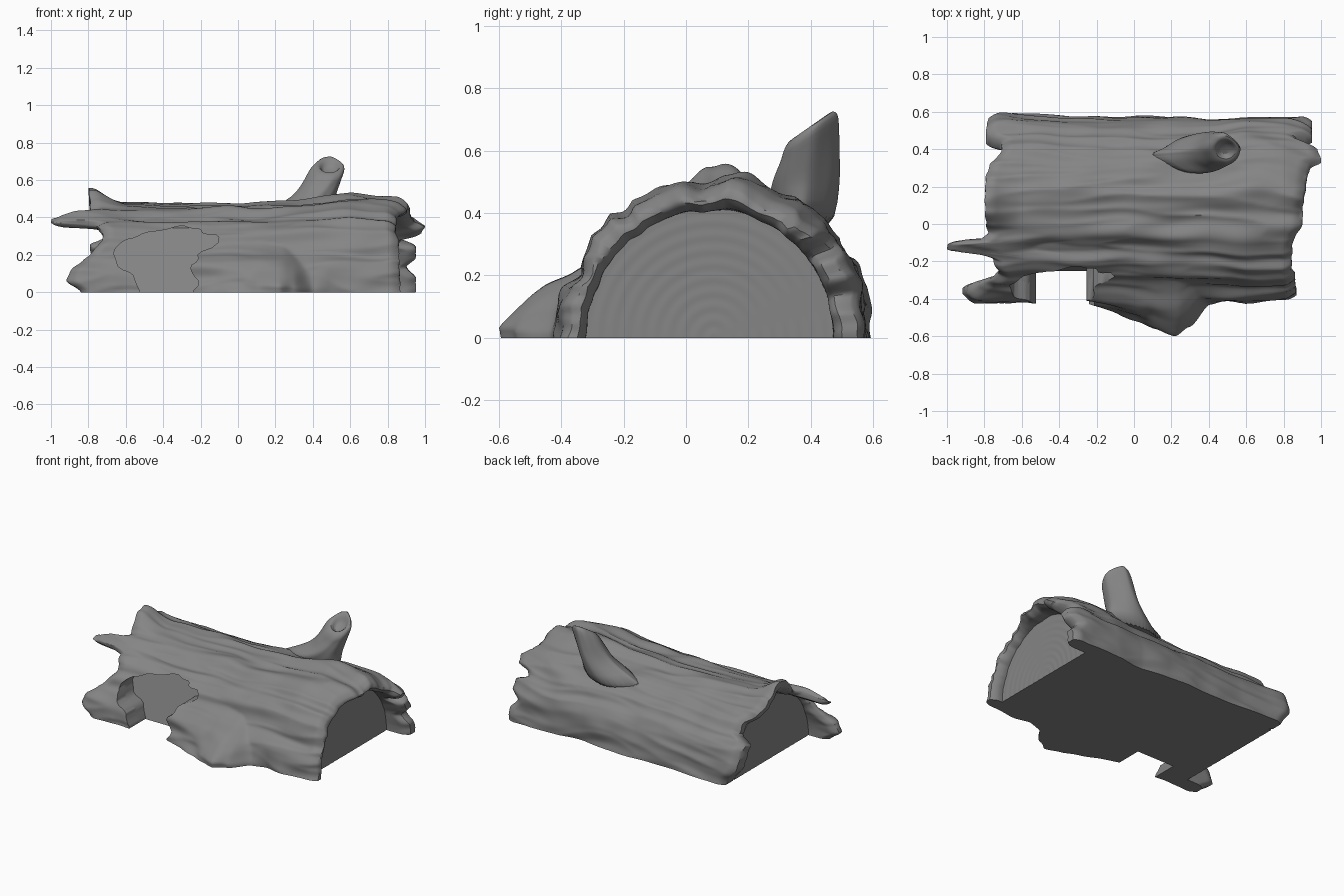
import bpy, bmesh, math
from mathutils import Vector, noise

if "Cube" in bpy.data.objects:
    bpy.data.objects.remove(bpy.data.objects["Cube"])

CY = 0.09            # log axis sits at y = CY, z = 0
INNER = 0.41         # inside radius of the bark
NX, NA = 140, 140

# angle (degrees, 0 = front ground, 180 = back ground) or x -> value
RADIUS = [(0, .48), (15, .485), (28, .465), (42, .485), (55, .47), (73, .47), (90, .48),
          (109, .485), (128, .495), (144, .49), (159, .50), (180, .485)]
LEFT = [(0, -.84), (8, -.92), (16, -.89), (22, -.83), (30, -.77), (38, -.72), (52, -.75), (56, -.83),
        (58, -.98), (59, -1), (63.5, -1), (65, -.97), (67, -.82), (72, -.78), (90, -.80), (110, -.79),
        (120, -.77), (130, -.71), (139, -.70), (146, -.79), (165, -.78), (180, -.70)]
RIGHT = [(0, .87), (30, .86), (50, .84), (65, .85), (80, .90), (110, .92), (120, .94), (126, 1.0),
         (134, .98), (139, .88), (143, .87), (147, .95), (155, .95), (162, .90), (170, .95), (180, .95)]
RISE = [(-1, -.02), (-.8, 0), (-.4, -.02), (0, -.015), (.3, 0), (.6, .035), (.8, .02), (1, -.03)]
BACK = [(-.7, .02), (-.2, 0), (.2, -.015), (.4, -.035), (.6, -.025), (.9, -.01)]
FLAP = [(-.95, .0), (-.85, .03), (-.5, .04), (-.3, .03), (-.2, .05), (.22, .2), (.30, .16),
        (.40, .03), (.5, 0), (.6, .02), (.85, .01)]
FLAP_TOP = [(-.9, .24), (.12, .27), (.24, .25), (.38, .12), (.5, .14), (.8, .2)]
HOLE = [(-.52, -.1), (-.52, 0), (-.55, .06), (-.56, .10), (-.64, .13), (-.65, .17), (-.67, .22), (-.61, .28),
        (-.55, .29), (-.50, .32), (-.40, .33), (-.30, .36), (-.25, .34), (-.20, .34), (-.19, .31), (-.10, .31),
        (-.11, .25), (-.22, .21), (-.21, .17), (-.26, .14), (-.24, .09), (-.20, .05), (-.25, 0), (-.25, -.1)]

grey = bpy.data.materials.new("bark_grey")
grey.diffuse_color = (.235, .235, .235, 1)
grey.use_nodes = True
grey.node_tree.nodes["Principled BSDF"].inputs["Base Color"].default_value = grey.diffuse_color


def table(tab, v):
    """Eased lookup between listed points."""
    if v <= tab[0][0]:
        return tab[0][1]
    for (a, p), (b, q) in zip(tab, tab[1:]):
        if v <= b:
            t = (v - a) / (b - a)
            t = .5 * t + .5 * t * t * (3 - 2 * t)
            return p + (q - p) * t
    return tab[-1][1]


def clamp(v):
    return max(0.0, min(1.0, v))


def finish(bm, name, angle=50):
    bmesh.ops.recalc_face_normals(bm, faces=bm.faces)
    me = bpy.data.meshes.new(name)
    bm.to_mesh(me)
    bm.free()
    me.materials.append(grey)
    ob = bpy.data.objects.new(name, me)
    bpy.context.collection.objects.link(ob)
    shade(ob, angle)
    return ob


def shade(ob, angle):
    bpy.ops.object.select_all(action='DESELECT')
    ob.select_set(True)
    bpy.context.view_layer.objects.active = ob
    bpy.ops.object.shade_smooth_by_angle(angle=math.radians(angle))


def grain(x, arc):
    """Long wavy bark ridges running along the log."""
    w = arc + .05 * noise.noise(Vector((x * 2.4, arc * 2, 5)))
    broad = noise.noise(Vector((x * 1.2, w * 9, 0)))
    ridge = 1 - 2.2 * abs(noise.noise(Vector((x * 1.4, w * 12, 3))))
    lump = noise.noise(Vector((x * 5, arc * 10, 8)))
    return .027 * broad + .013 * ridge + .012 * lump - .006


def inside_y(r, a):
    """The hollow is slightly narrower towards the back."""
    c = math.cos(a)
    return CY - r * c * (1 if c > 0 else .93)


def bark_point(i, j, outer):
    deg = 180 * j / NA
    a = math.radians(deg)
    wob = .012 * noise.noise(Vector((deg * .15, 0, 1)))
    xl, xr = table(LEFT, deg), table(RIGHT, deg)
    x = xl + (xr - xl) * i / NX + wob * (2 * i / NX - 1)
    x = max(-1, min(1, x))
    near = min(i / NX, 1 - i / NX) * (xr - xl)
    roll = .026 * max(0, 1 - near / .06) ** 2
    # torn lip that rises at the left end
    lip = .105 * clamp((-.6 - x) / .2) ** 1.5 * math.exp(-((deg - 93) / 13) ** 2)
    if outer:
        r = table(RADIUS, deg) + table(RISE, x) * math.sin(a) + grain(x, a * .48) + lip - roll
        r = max(r + table(BACK, x) * clamp((deg - 135) / 30), INNER + .03)
        y = CY - r * math.cos(a)
    else:
        r = INNER + roll + lip * .8 + .5 * grain(x, a * .48) * clamp(1 - near / .2)
        y = inside_y(r, a)
    z = r * math.sin(a)
    if outer and deg < 60:
        # bark slabs flaring out to the ground at the front
        flare = clamp(1.15 * (1 - z / table(FLAP_TOP, x)))
        y -= table(FLAP, x) * flare * (1 + .15 * noise.noise(Vector((x * 9, z * 12, 2))))
    return (x, max(-.6, min(.6, y)), max(0, z) if 0 < j < NA else 0)


# ragged hollow bark shell
bm = bmesh.new()
rings = []
for i in range(NX + 1):
    rings.append([bm.verts.new(bark_point(i, j, True)) for j in range(NA + 1)] +
                 [bm.verts.new(bark_point(i, j, False)) for j in range(NA, -1, -1)])
n = len(rings[0])
for r0, r1 in zip(rings, rings[1:]):
    for j in range(n):
        k = (j + 1) % n
        bm.faces.new((r0[j], r0[k], r1[k], r1[j]))
for ring in (rings[0], rings[-1]):
    for j in range(NA):
        bm.faces.new((ring[j], ring[j + 1], ring[n - 2 - j], ring[n - 1 - j]))
bark = finish(bm, "bark_shell")

# wood core with faint growth rings on both ends
bm = bmesh.new()
NR, NC = 44, 64
ends = []
for ex, sign in ((-.70, -1), (.79, 1)):
    grid = []
    for k in range(1, NR + 1):
        f = k / NR
        x = ex + sign * .0008 * math.sin(f * 58) * (k < NR)
        r = f * (INNER + .008)
        grid.append([bm.verts.new((x, inside_y(r, math.pi * c / NC),
                                   r * math.sin(math.pi * c / NC) if 0 < c < NC else 0))
                     for c in range(NC + 1)])
    mid = bm.verts.new((ex, CY, 0))
    for c in range(NC):
        bm.faces.new((mid, grid[0][c], grid[0][c + 1]))
        for g0, g1 in zip(grid, grid[1:]):
            bm.faces.new((g0[c], g0[c + 1], g1[c + 1], g1[c]))
    ends.append((grid, mid))
(gl, ml), (gr, mr) = ends
for c in range(NC):
    bm.faces.new((gl[-1][c], gl[-1][c + 1], gr[-1][c + 1], gr[-1][c]))
for side in (0, NC):
    lw = [ml] + [g[side] for g in gl]
    rw = [mr] + [g[side] for g in gr]
    for k in range(NR):
        bm.faces.new((lw[k], lw[k + 1], rw[k + 1], rw[k]))
core = finish(bm, "wood_core")


# opening torn through the front, with a flat leaning wall behind it
def hole_cutter(depth, lean):
    pts = HOLE
    soft = []
    for p, q in zip(pts, pts[1:] + pts[:1]):
        soft += [(.75 * p[0] + .25 * q[0], .75 * p[1] + .25 * q[1]),
                 (.25 * p[0] + .75 * q[0], .25 * p[1] + .75 * q[1])]
    b = bmesh.new()
    face = b.faces.new([b.verts.new((x, -.9, z)) for x, z in soft])
    ext = bmesh.ops.extrude_face_region(b, geom=[face])
    for v in ext["geom"]:
        if isinstance(v, bmesh.types.BMVert):
            v.co.y = depth + lean * v.co.z
    ob = finish(b, "hole_cutter")
    ob.hide_render = True
    return ob


for ob, depth, lean in ((bark, -.10, 0), (core, -.25, .3)):
    cutter = hole_cutter(depth, lean)
    mod = ob.modifiers.new("hole", 'BOOLEAN')
    mod.operation, mod.solver, mod.object = 'DIFFERENCE', 'EXACT', cutter
    bpy.ops.object.select_all(action='DESELECT')
    ob.select_set(True)
    bpy.context.view_layer.objects.active = ob
    while ob.modifiers[0] != mod:
        bpy.ops.object.modifier_move_up(modifier="hole")
    bpy.ops.object.modifier_apply(modifier="hole")
    bpy.data.objects.remove(cutter)
    shade(ob, 50)

# broken branch stub: x, y, z, half width x, half width y, tilt of the cut
STUB = [(.26, .37, .37, .27, .10, -.4), (.35, .38, .45, .165, .11, -.1), (.405, .387, .51, .12, .11, .1),
        (.44, .393, .57, .105, .10, .3), (.465, .40, .63, .098, .092, .6), (.48, .40, .66, .094, .088, .7),
        (.487, .40, .68, .078, .072, .7), (.49, .40, .68, .055, .05, .7), (.49, .40, .66, .043, .04, .7),
        (.485, .40, .64, .03, .028, .7)]
bm = bmesh.new()
loops = []
S = 32
for k, (x, y, z, rx, ry, tilt) in enumerate(STUB):
    loop = []
    for s in range(S):
        a = 2 * math.pi * s / S
        c, d = math.cos(a), math.sin(a)
        w = 1 + (.09 * noise.noise(Vector((c * 2, d * 2, z * 3))) if k < 7 else 0)
        # narrow towards the back, and pointed where the root runs into the bark
        dx = rx * w * c * (1 - .35 * max(0, d) if k < 7 else 1)
        dy = ry * w * d * (1 - .6 * max(0, -c) ** 2 if k < 3 else 1)
        loop.append(bm.verts.new((x + dx, y + dy, z + tilt * dy)))
    loops.append(loop)
for l0, l1 in zip(loops, loops[1:]):
    for s in range(S):
        t = (s + 1) % S
        bm.faces.new((l0[s], l0[t], l1[t], l1[s]))
bm.faces.new(loops[0])
bm.faces.new(loops[-1])
stub = finish(bm, "branch_stub", 60)
sub = stub.modifiers.new("smooth", 'SUBSURF')
sub.levels = sub.render_levels = 1
